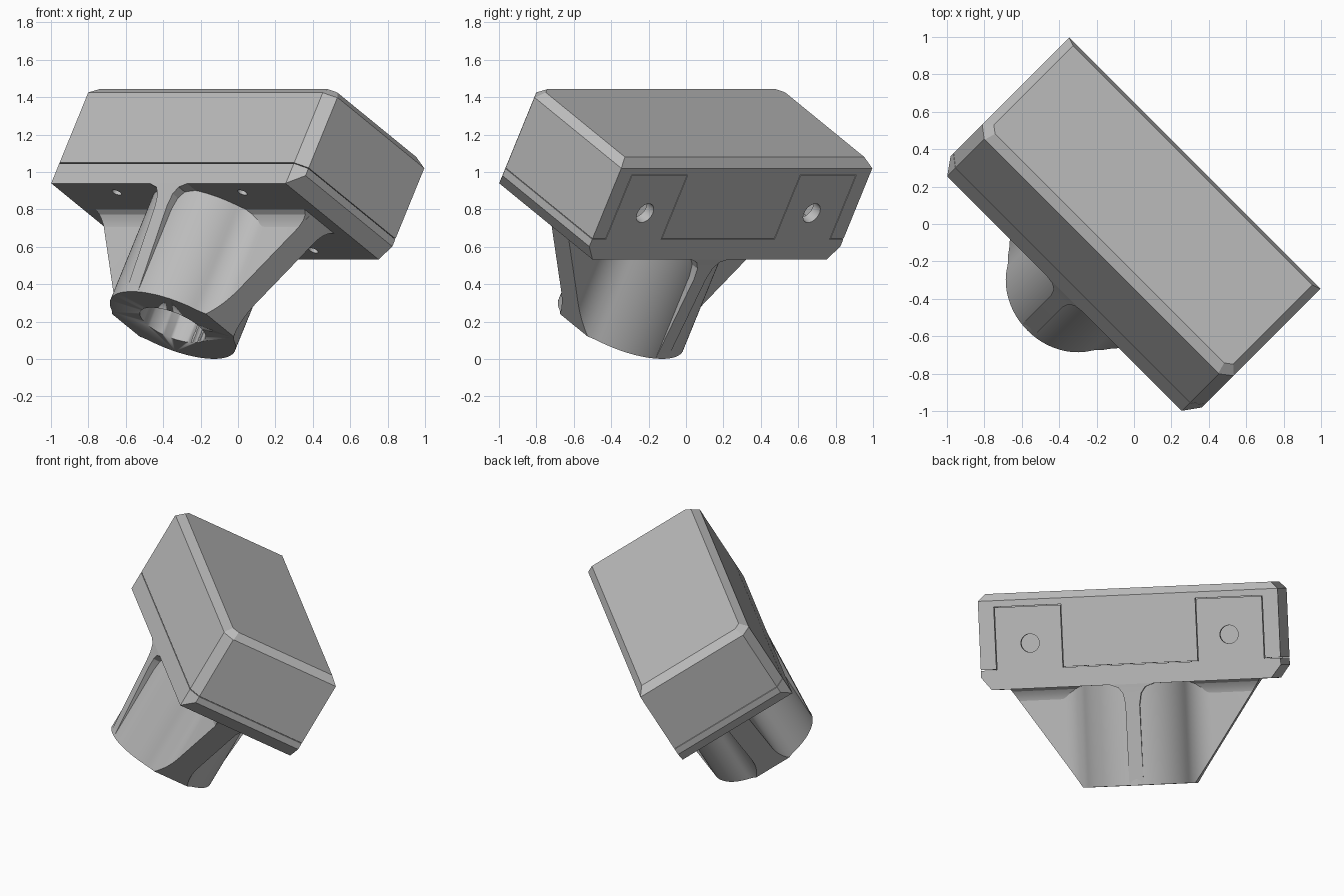
import bpy, bmesh, math
from mathutils import Vector, Matrix

if "Cube" in bpy.data.objects:
    bpy.data.objects.remove(bpy.data.objects["Cube"], do_unlink=True)

# Tilted local frame: x = length, y = depth, z = axis of the socket
TILT = math.radians(30)
c, s, h = math.cos(TILT), math.sin(TILT), math.sqrt(0.5)
FRAME = Matrix(((h, -h, 0), (h * c, h * c, -s), (h * s, h * s, c))).transposed().to_4x4()

MID = -0.518                 # depth of the centre plane
FRONT, BACK = -0.925, -0.112
FLOOR, SEAM, TOP = 0.55, 0.676, 1.157
END = 0.949                  # half length of the housing
FOOT, R, BORE = -0.09, 0.36, 0.188

grey = bpy.data.materials.new("light grey plastic")
grey.use_nodes = True
grey.diffuse_color = (0.5, 0.5, 0.5, 1)
grey.node_tree.nodes["Principled BSDF"].inputs["Base Color"].default_value = (0.5, 0.5, 0.5, 1)


def finish(name, bm, smooth=False, cutter=False):
    bmesh.ops.recalc_face_normals(bm, faces=bm.faces)
    mesh = bpy.data.meshes.new(name)
    bm.to_mesh(mesh)
    bm.free()
    mesh.materials.append(grey)
    if smooth:
        mesh.shade_smooth()
        mesh.set_sharp_from_angle(angle=math.radians(25))
    ob = bpy.data.objects.new(name, mesh)
    bpy.context.collection.objects.link(ob)
    ob.matrix_world = FRAME
    if cutter:
        ob.hide_render = True
        ob.hide_viewport = True
        ob.display_type = 'WIRE'
    return ob


def box(lo, hi):
    bm = bmesh.new()
    bmesh.ops.create_cube(bm, size=1)
    lo, hi = Vector(lo), Vector(hi)
    for v in bm.verts:
        v.co = (lo + hi) / 2 + v.co * (hi - lo)
    return bm


def slice_off(bm, point, normal):
    geom = bm.verts[:] + bm.edges[:] + bm.faces[:]
    cut = bmesh.ops.bisect_plane(bm, geom=geom, plane_co=point, plane_no=normal, clear_outer=True)
    rim = [e for e in cut["geom_cut"] if isinstance(e, bmesh.types.BMEdge)]
    bmesh.ops.holes_fill(bm, edges=rim, sides=0)


def loft(levels):
    """Rectangular sections (height, half length, half depth) joined upward."""
    bm = bmesh.new()
    rings = [[bm.verts.new((i * a, MID + j * b, z)) for i, j in ((1, 1), (-1, 1), (-1, -1), (1, -1))]
             for z, a, b in levels]
    for low, up in zip(rings, rings[1:]):
        for k in range(4):
            n = (k + 1) % 4
            bm.faces.new((low[k], low[n], up[n], up[k]))
    bm.faces.new(rings[0])
    bm.faces.new(rings[-1])
    return bm


def rod(name, radius, centre, length, along_depth=False):
    bm = bmesh.new()
    bmesh.ops.create_cone(bm, cap_ends=True, segments=64, radius1=radius, radius2=radius, depth=length)
    if along_depth:
        bmesh.ops.rotate(bm, verts=bm.verts, matrix=Matrix.Rotation(math.pi / 2, 3, 'X'))
    bmesh.ops.translate(bm, verts=bm.verts, vec=centre)
    return finish(name, bm, True, True)


def subtract(ob, *cutters):
    for cutter in cutters:
        mod = ob.modifiers.new(cutter.name, 'BOOLEAN')
        mod.operation = 'DIFFERENCE'
        mod.solver = 'EXACT'
        mod.object = cutter


def clip_front_corners(bm):
    for side in (1, -1):
        slice_off(bm, (side * 0.887, FRONT, 0), (side * 0.055, -0.062, 0))


# Cutters
bore = rod("bore_cutter", BORE, (0, MID, 0.2), 0.7)
cavity = finish("cavity_cutter", box((-0.88, FRONT + 0.06, 0.5), (0.88, BACK - 0.06, TOP - 0.06)), cutter=True)
pockets, tab_holes, floor_holes = [], [], []
for side in (1, -1):
    a, b = sorted((side * 0.425, side * 0.85))
    pockets.append(finish("tab_pocket_cutter", box((a, BACK - 0.1, 0.6), (b, BACK + 0.05, 1.073)), cutter=True))
    tab_holes.append(rod("tab_hole_cutter", 0.058, (side * 0.63, BACK, 0.836), 0.3, True))
    for depth in (0.31, -0.31):
        floor_holes.append(rod("floor_hole_cutter", 0.027, (side * 0.475, MID + depth, FLOOR), 0.16))

# Housing cover: chamfered at the front corners and all around the top
bm = box((-END, FRONT, SEAM + 0.002), (END, BACK, TOP))
clip_front_corners(bm)
for side in (1, -1):
    slice_off(bm, (side * END, 0, TOP - 0.044), (side, 0, 1))
    slice_off(bm, (side * 0.917, FRONT + 0.03, TOP - 0.044), (side * 0.66, -0.75, 1))
slice_off(bm, (0, FRONT, TOP - 0.044), (0, -1, 1))
slice_off(bm, (0, BACK, TOP - 0.044), (0, 1, 1))
cover = finish("housing_cover", bm)
subtract(cover, cavity, *pockets)

# Base plate with its ends sloped underneath
bm = box((-END, FRONT, FLOOR), (END, BACK, SEAM - 0.002))
clip_front_corners(bm)
for side in (1, -1):
    slice_off(bm, (side * 0.885, 0, FLOOR), (side * 0.08, 0, -0.064))
base = finish("base_plate", bm)
subtract(base, *floor_holes)

# Upright screw tabs on the back of the base
for side, hole in zip((1, -1), tab_holes):
    a, b = sorted((side * 0.429, side * 0.846))
    tab = finish("screw_tab", box((a, BACK - 0.06, SEAM - 0.002), (b, BACK, 1.069)))
    subtract(tab, hole)

# Socket: round tube blended into two side fins, fins cut to a slope
FIN, BLEND = 0.075, 0.18
reach = R + BLEND
lift = FIN + BLEND
tangent = math.asin(lift / reach)
cx = reach * math.cos(tangent)
quarter = [(0.85, FIN)]
for i in range(13):
    a = -math.pi / 2 - (math.pi / 2 - tangent) * i / 12
    quarter.append((cx + BLEND * math.cos(a), lift + BLEND * math.sin(a)))
for i in range(1, 17):
    a = tangent + (math.pi / 2 - tangent) * i / 16
    quarter.append((R * math.cos(a), R * math.sin(a)))
half = quarter + [(-x, y) for x, y in reversed(quarter[:-1])]
outline = half + [(-x, -y) for x, y in half]
bm = bmesh.new()
face = bm.faces.new([bm.verts.new((x, MID + y, FOOT)) for x, y in outline])
up = bmesh.ops.extrude_face_region(bm, geom=[face], use_keep_orig=True)["geom"]
bmesh.ops.translate(bm, verts=[v for v in up if isinstance(v, bmesh.types.BMVert)], vec=(0, 0, FLOOR - FOOT))
for side in (1, -1):
    slice_off(bm, (side * 0.355, 0, FOOT), (side * 0.64, 0, -0.435))
socket = finish("socket_tube", bm, True)
subtract(socket, bore)

# Coves where the fins meet the base
finish("fin_cove", loft([(0.47, 0.735, 0.074), (0.51, 0.762, 0.085), (0.535, 0.779, 0.103),
                         (FLOOR, 0.79, 0.13)]), True)

# Slim ribs on the front and back of the tube, flared at the top
rib = finish("tube_ribs", loft([(FOOT + 0.002, 0.045, 0.357), (0.42, 0.045, 0.396), (0.49, 0.057, 0.401),
                                (0.53, 0.085, 0.404), (FLOOR, 0.14, 0.406)]), True)
subtract(rib, bore)
